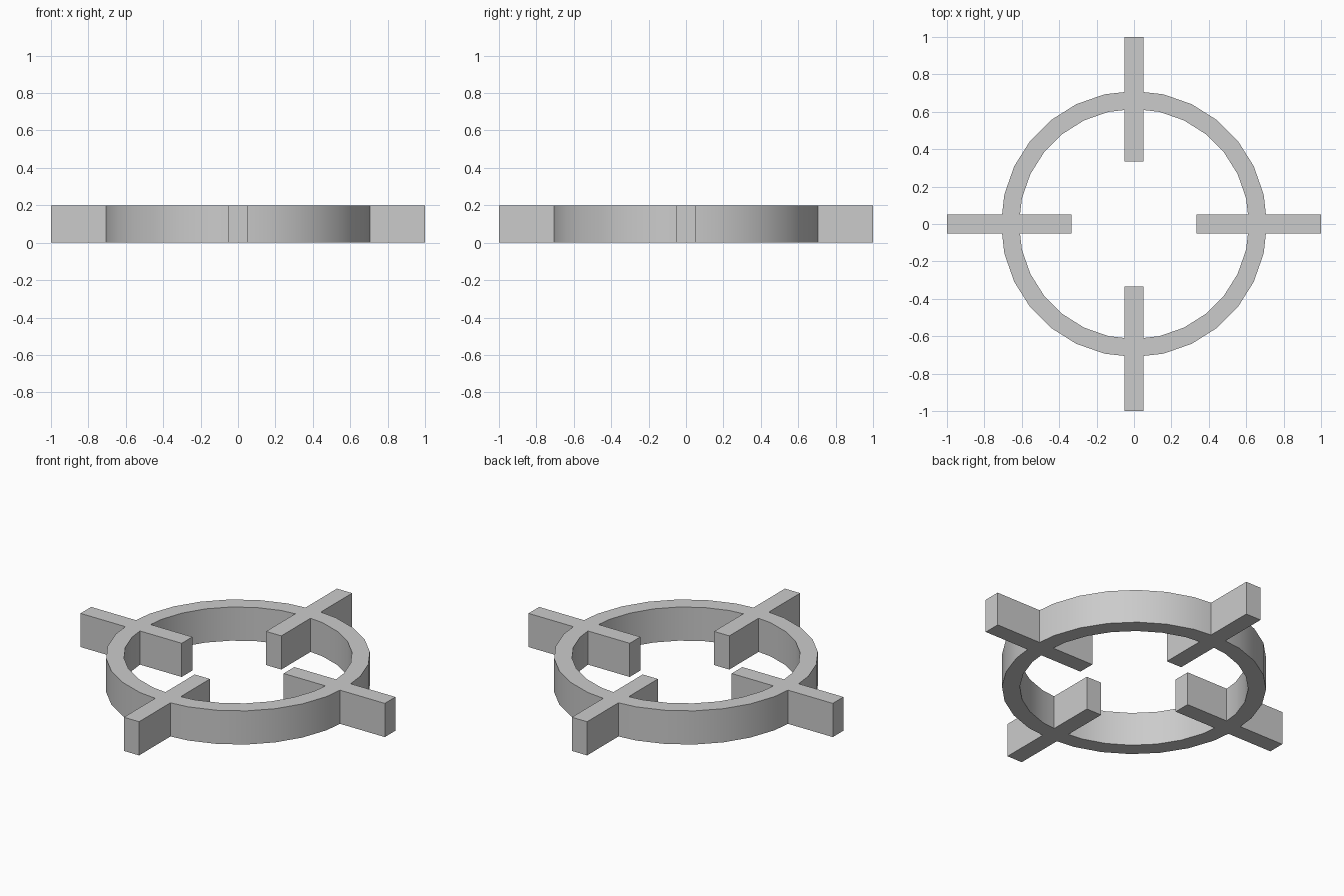
import bpy, bmesh
from math import cos, sin, pi, radians
from mathutils import Matrix

if "Cube" in bpy.data.objects:
    bpy.data.objects.remove(bpy.data.objects["Cube"])

HEIGHT = 0.2
SIDES = 28


def make_object(name, bm):
    bmesh.ops.recalc_face_normals(bm, faces=bm.faces)
    mesh = bpy.data.meshes.new(name)
    bm.to_mesh(mesh)
    bm.free()
    obj = bpy.data.objects.new(name, mesh)
    bpy.context.collection.objects.link(obj)
    return obj


# Ring: a rectangular section carried round the centre
bm = bmesh.new()
section = [(0.615, 0), (0.711, 0), (0.711, HEIGHT), (0.615, HEIGHT)]
loops = []
for i in range(SIDES):
    a = 2 * pi * i / SIDES
    loops.append([bm.verts.new((r * cos(a), r * sin(a), z)) for r, z in section])
for i in range(SIDES):
    p, q = loops[i], loops[(i + 1) % SIDES]
    for k in range(4):
        n = (k + 1) % 4
        bm.faces.new((p[k], q[k], q[n], p[n]))
ring = make_object("crosshair_ring", bm)

# Four radial bars passing through the ring
bm = bmesh.new()
inner, outer, width = 0.335, 1.0, 0.1
for i in range(4):
    m = (Matrix.Rotation(i * pi / 2, 4, 'Z')
         @ Matrix.Translation(((inner + outer) / 2, 0, HEIGHT / 2))
         @ Matrix.Diagonal((outer - inner, width, HEIGHT, 1)))
    bmesh.ops.create_cube(bm, size=1, matrix=m)
bars = make_object("radial_bars", bm)

# Merge the bars into the ring
union = ring.modifiers.new("union", 'BOOLEAN')
union.operation = 'UNION'
union.solver = 'EXACT'
union.object = bars
bpy.context.view_layer.objects.active = ring
ring.select_set(True)
bpy.ops.object.modifier_apply(modifier=union.name)
bpy.data.objects.remove(bars)

# Smooth curved walls, sharp corners
bpy.ops.object.shade_smooth_by_angle(angle=radians(30))
